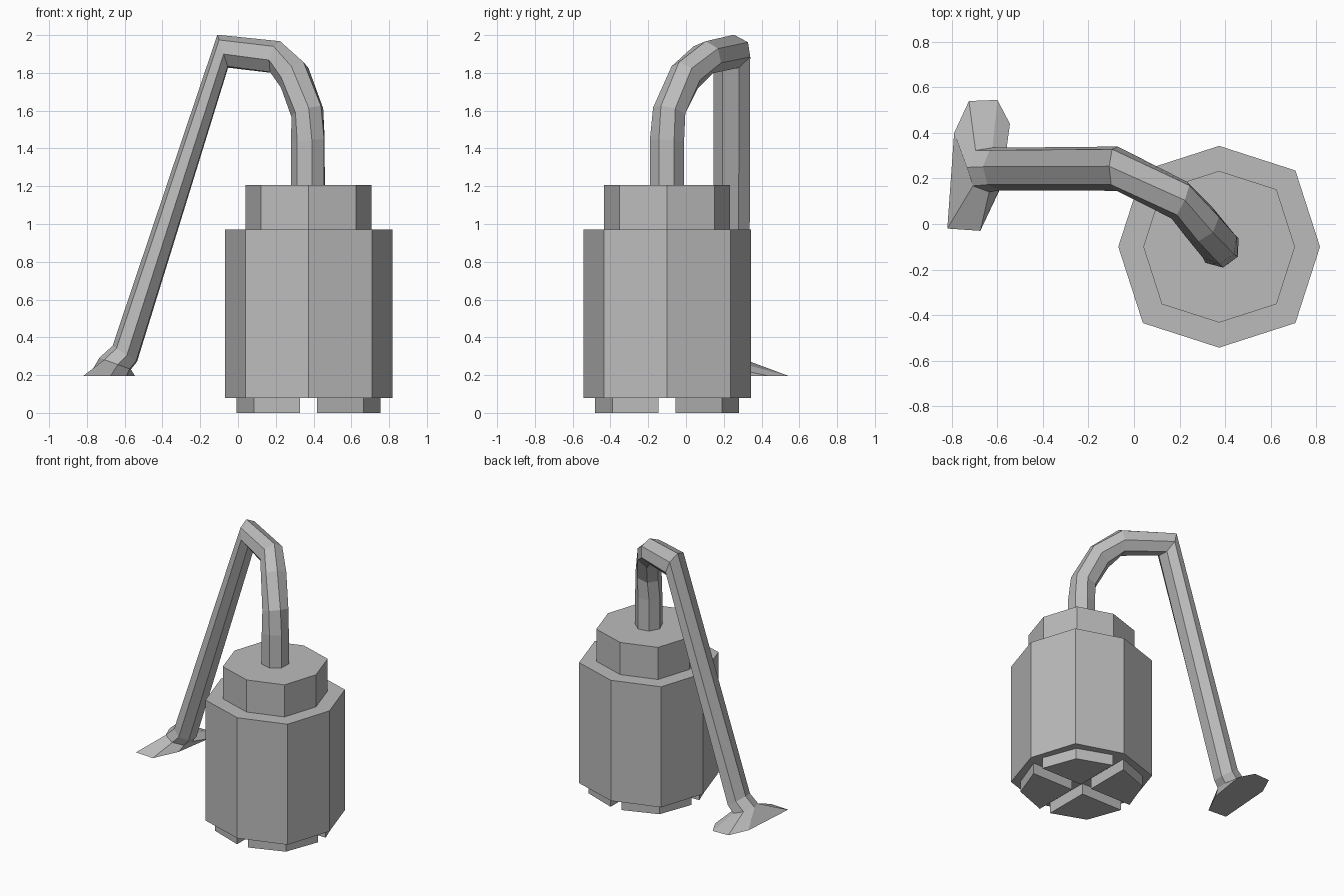
import bpy, bmesh
from math import sin, cos, radians, tau
from mathutils import Vector

if "Cube" in bpy.data.objects:
    bpy.data.objects.remove(bpy.data.objects["Cube"])

GREY = (0.5, 0.5, 0.5, 1)
grey = bpy.data.materials.new("plain grey")
grey.diffuse_color = GREY
grey.use_nodes = True
grey.node_tree.nodes["Principled BSDF"].inputs["Base Color"].default_value = GREY

CENTRE = Vector((0.374, -0.1, 0))


def loft(name, rings):
    """Skin a list of equal-sized vertex loops and cap both ends."""
    bm = bmesh.new()
    loops = [[bm.verts.new(p) for p in ring] for ring in rings]
    n = len(loops[0])
    for a, b in zip(loops, loops[1:]):
        for i in range(n):
            j = (i + 1) % n
            bm.faces.new((a[i], a[j], b[j], b[i]))
    bm.faces.new(loops[0])
    bm.faces.new(loops[-1])
    bmesh.ops.recalc_face_normals(bm, faces=bm.faces)
    mesh = bpy.data.meshes.new(name)
    bm.to_mesh(mesh)
    bm.free()
    mesh.materials.append(grey)
    obj = bpy.data.objects.new(name, mesh)
    bpy.context.collection.objects.link(obj)
    return obj


def prism(name, outline, z0, z1):
    return loft(name, [[CENTRE + Vector((x, y, z)) for x, y in outline] for z in (z0, z1)])


def octagon(axis, diagonal):
    """Eight corners: four on the axes, four on the diagonals."""
    quarter = [(axis, 0), (diagonal, diagonal)]
    points = []
    for _ in range(4):
        points += quarter
        quarter = [(-y, x) for x, y in quarter]
    return points


# Tank and its stepped lid
prism("tank", octagon(0.443, 0.335), 0.08, 0.97)
prism("tank_lid", octagon(0.333, 0.252), 0.97, 1.207)

# Four feet separated by a cross-shaped gap
for sx, side in ((1, "left"), (-1, "right")):
    for sy, end in ((1, "back"), (-1, "front")):
        foot = [(0.045, 0.045), (0.381, 0.045), (0.29, 0.29), (0.045, 0.381)]
        prism(f"{end}_{side}_foot", [(x * sx, y * sy) for x, y in foot], 0, 0.08)


def ring(centre, heading, tilt, high, wide):
    """Seven-sided hose section: heading turns it about z, tilt leans it over."""
    h, t = radians(heading), radians(tilt)
    u = Vector((sin(h) * cos(t), -cos(h) * cos(t), sin(t))) * high
    v = Vector((cos(h), sin(h), 0)) * wide
    angles = [radians(5) + tau * k / 7 for k in range(7)]
    return [Vector(centre) + u * cos(a) + v * sin(a) for a in angles]


# Bent hose, rising from the lid
crook = ring((-0.08, 0.245, 1.912), 90, 108, 0.095, 0.1)
loft("hose", [
    ring((0.374, -0.1, 1.2), 57, 0, 0.093, 0.093),
    ring((0.374, -0.1, 1.44), 57, 5, 0.093, 0.093),
    ring((0.368, -0.087, 1.595), 52, 20, 0.09, 0.09),
    ring((0.297, 0, 1.785), 46, 50, 0.095, 0.09),
    ring((0.203, 0.105, 1.88), 66, 78, 0.09, 0.09),
    crook,
])

# Straight wand down to the floor nozzle
wand_end = ring((-0.597, 0.243, 0.312), 90, 147, 0.08, 0.097)
loft("wand", [crook, wand_end])

# Flared nozzle with a flat underside
sole = [(-0.79, 0.40), (-0.725, 0.54), (-0.60, 0.545), (-0.545, 0.44),
        (-0.59, 0.15), (-0.675, -0.03), (-0.82, -0.02)]
loft("floor_nozzle", [
    wand_end,
    ring((-0.648, 0.24, 0.26), 90, 160, 0.092, 0.1),
    [Vector((x, y, 0.195)) for x, y in sole],
])
